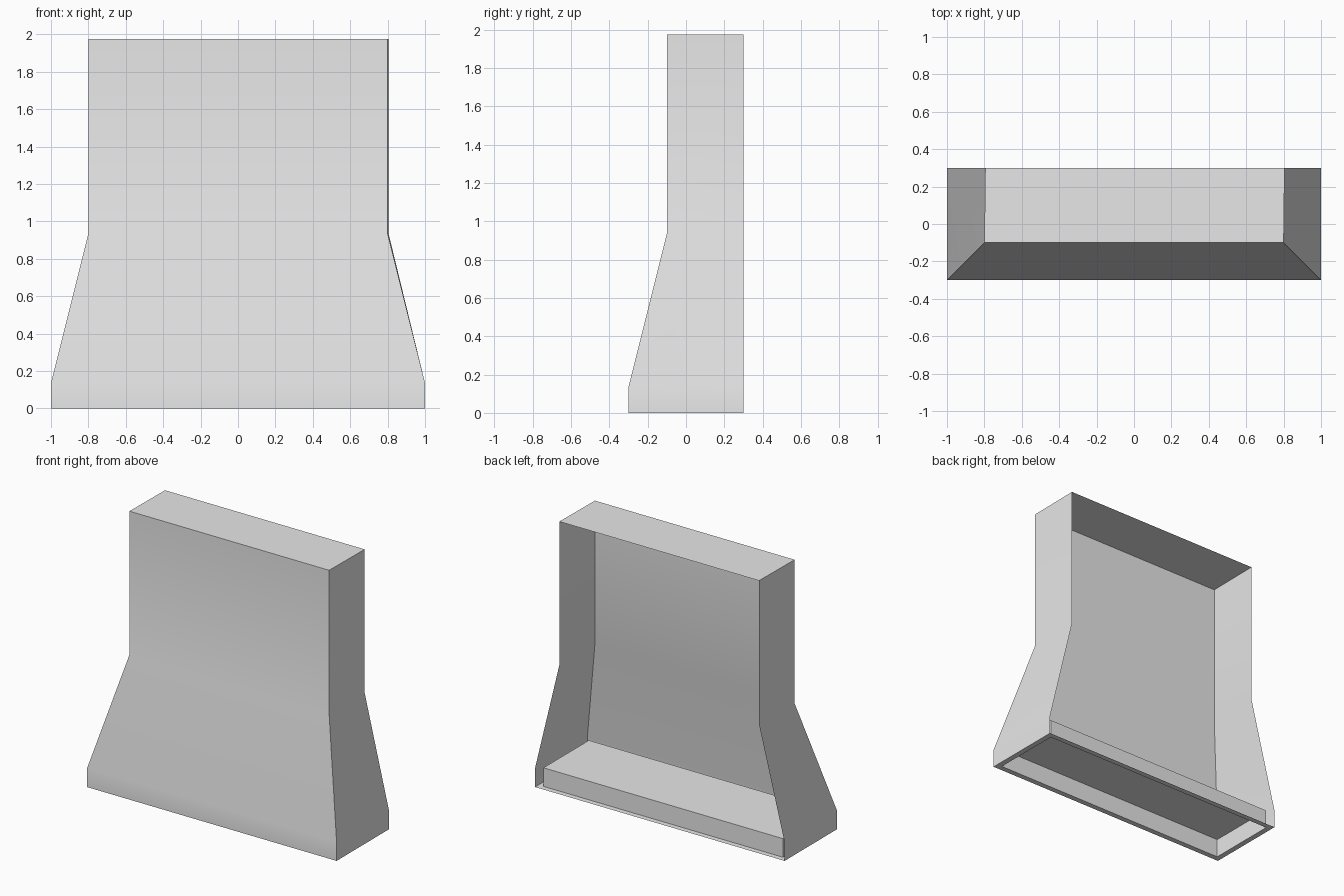
import bpy
import bmesh
import math

cube = bpy.data.objects.get("Cube")
if cube:
    bpy.data.objects.remove(cube, do_unlink=True)

BACK = 0.3        # plane of the open back
LIP = 0.135       # height of the straight lower band
RIM = 0.04        # width of the flange round the underside recess

grey = bpy.data.materials.new("light_grey")
grey.use_nodes = True
grey.diffuse_color = (0.8, 0.8, 0.8, 1)
grey.node_tree.nodes["Principled BSDF"].inputs["Base Color"].default_value = (0.8, 0.8, 0.8, 1)


def finish(name, bm):
    """Turn a bmesh into a named, shaded object."""
    mesh = bpy.data.meshes.new(name)
    bm.to_mesh(mesh)
    bm.free()
    mesh.materials.append(grey)
    obj = bpy.data.objects.new(name, mesh)
    bpy.context.collection.objects.link(obj)
    bpy.ops.object.select_all(action="DESELECT")
    obj.select_set(True)
    bpy.context.view_layer.objects.active = obj
    bpy.ops.object.shade_smooth_by_angle(angle=math.radians(30))
    return obj


def ring(bm, half_width, front, back, z, skew=0.0):
    """Corners of a rectangle, from back left round the front to back right."""
    corners = [(-half_width + skew, back), (-half_width, front),
               (half_width, front), (half_width + skew, back)]
    return [bm.verts.new((x, y, z)) for x, y in corners]


def bridge(bm, low, high, count):
    for i in range(count):
        j = (i + 1) % 4
        bm.faces.new((low[i], low[j], high[j], high[i]))


# Hood shell: thin walls, open at the back, capped on top
bm = bmesh.new()
sections = [(1.0, -0.3, 0.0, 0), (1.0, -0.3, LIP, 0),
            (0.8, -0.1, 0.935, 0.005), (0.8, -0.1, 1.975, 0.005)]
rings = [ring(bm, w, f, BACK, z, s) for w, f, z, s in sections]
for low, high in zip(rings, rings[1:]):
    bridge(bm, low, high, 3)
bm.faces.new(rings[-1])
finish("hood_shell", bm)

# Underside tray: flat flange, recess walls and recess ceiling
bm = bmesh.new()
outer = ring(bm, 1.0, -0.3, BACK, 0)
inner = ring(bm, 1.0 - RIM, -0.3 + RIM, BACK - RIM, 0)
ceiling = ring(bm, 1.0 - RIM, -0.3 + RIM, BACK - RIM, LIP)
bridge(bm, outer, inner, 4)
bridge(bm, inner, ceiling, 4)
bm.faces.new(ceiling)
bmesh.ops.recalc_face_normals(bm, faces=bm.faces)
finish("underside_tray", bm)
